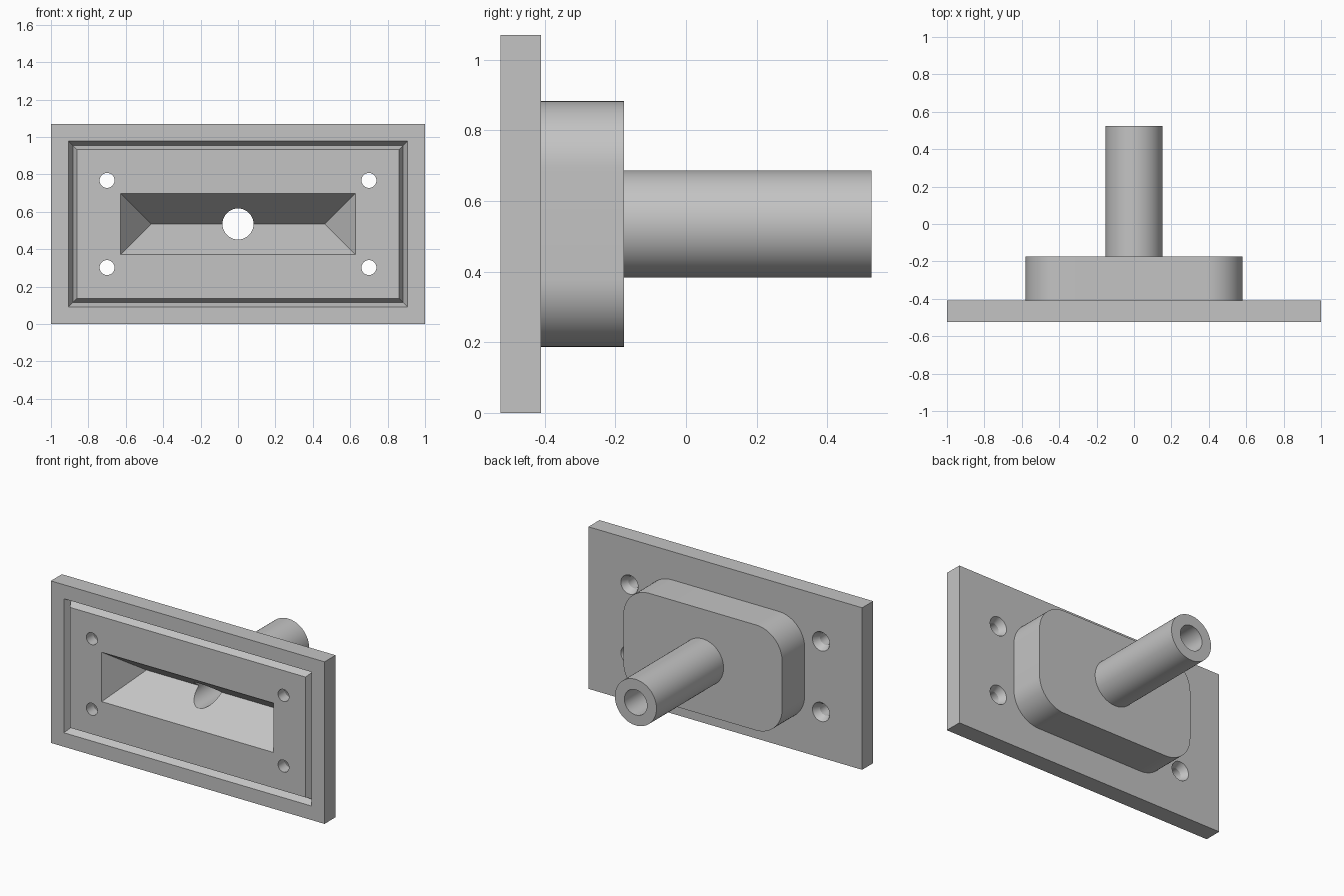
import bpy, bmesh
from math import cos, sin, pi, radians

cube = bpy.data.objects.get("Cube")
if cube:
    bpy.data.objects.remove(cube, do_unlink=True)

MID = 0.535                        # height of the centre axis
FRONT, BACK = -0.525, 0.525
PLATE_BACK, BOSS_BACK = -0.41, -0.175

grey = bpy.data.materials.new("plain grey")
grey.use_nodes = True
grey.diffuse_color = (0.55, 0.55, 0.55, 1)
grey.node_tree.nodes["Principled BSDF"].inputs["Base Color"].default_value = (0.55, 0.55, 0.55, 1)


def circle(r, y, x=0, z=MID, n=64):
    return [(x + r * cos(2 * pi * i / n), y, z + r * sin(2 * pi * i / n)) for i in range(n)]


def rect(w, h, y):
    return [(sx * w, y, MID + sz * h) for sx, sz in ((1, 1), (-1, 1), (-1, -1), (1, -1))]


def rounded_rect(w, h, r, y, n=16):
    pts = []
    for q, (sx, sz) in enumerate(((1, 1), (-1, 1), (-1, -1), (1, -1))):
        for i in range(n + 1):
            a = pi / 2 * (q + i / n)
            pts.append((sx * (w - r) + r * cos(a), y, MID + sz * (h - r) + r * sin(a)))
    return pts


def loft(name, rings, closed=False):
    """Skin a row of equal-length rings, capping the ends or closing the loop."""
    bm = bmesh.new()
    rows = [[bm.verts.new(p) for p in ring] for ring in rings]
    n = len(rows[0])
    pairs = list(zip(rows, rows[1:])) + ([(rows[-1], rows[0])] if closed else [])
    for a, b in pairs:
        for i in range(n):
            j = (i + 1) % n
            bm.faces.new((a[i], a[j], b[j], b[i]))
    if not closed:
        bm.faces.new(rows[0])
        bm.faces.new(rows[-1])
    bmesh.ops.remove_doubles(bm, verts=bm.verts, dist=1e-5)
    bmesh.ops.recalc_face_normals(bm, faces=bm.faces)
    mesh = bpy.data.meshes.new(name)
    bm.to_mesh(mesh)
    bm.free()
    mesh.materials.append(grey)
    obj = bpy.data.objects.new(name, mesh)
    bpy.context.collection.objects.link(obj)
    return obj


def combine(target, tool, operation):
    """Apply a boolean and discard the tool."""
    tool.hide_render = True
    mod = target.modifiers.new(operation, "BOOLEAN")
    mod.operation, mod.solver, mod.object = operation, "EXACT", tool
    bpy.ops.object.select_all(action="DESELECT")
    bpy.context.view_layer.objects.active = target
    target.select_set(True)
    bpy.ops.object.modifier_apply(modifier=mod.name)
    bpy.data.objects.remove(tool, do_unlink=True)


# Solid body: flange plate, rounded boss and pipe stub
body = loft("flanged_nozzle", [rect(1, MID, FRONT), rect(1, MID, PLATE_BACK)])
boss = loft("boss", [rounded_rect(0.58, 0.348, 0.19, y) for y in (PLATE_BACK - 0.03, BOSS_BACK)])
pipe = loft("pipe", [circle(0.152, y) for y in (BOSS_BACK - 0.03, BACK)])
combine(body, boss, "UNION")
combine(body, pipe, "UNION")

# Wedge pocket narrowing to a ridge line
over = 0.02
depth, inset = 0.234, 0.163
flare = over * inset / depth
pocket = loft("pocket_cutter", [rect(0.628 + flare, inset + flare, FRONT - over),
                                rect(0.628 - inset, 0, FRONT + depth)])
combine(body, pocket, "DIFFERENCE")

# Bore through the pipe
combine(body, loft("bore_cutter", [circle(0.083, y) for y in (FRONT + 0.05, BACK + 0.1)]), "DIFFERENCE")

# V-shaped seal groove around the front face
half, cut = 0.0225, 0.043
w, h = 0.883, 0.42
grow = half * (1 + over / cut)
groove = loft("groove_cutter", [rect(w - grow, h - grow, FRONT - over),
                                rect(w, h, FRONT + cut),
                                rect(w + grow, h + grow, FRONT - over)], closed=True)
combine(body, groove, "DIFFERENCE")

# Four screw holes, countersunk at the back
for x in (-0.7, 0.7):
    for z in (MID - 0.233, MID + 0.233):
        profile = ((0.04, FRONT - 0.05), (0.04, PLATE_BACK - 0.045),
                   (0.063, PLATE_BACK), (0.063, PLATE_BACK + 0.05))
        screw = loft("screw_cutter", [circle(r, y, x, z, 32) for r, y in profile])
        combine(body, screw, "DIFFERENCE")

bpy.ops.object.shade_smooth_by_angle(angle=radians(20))
